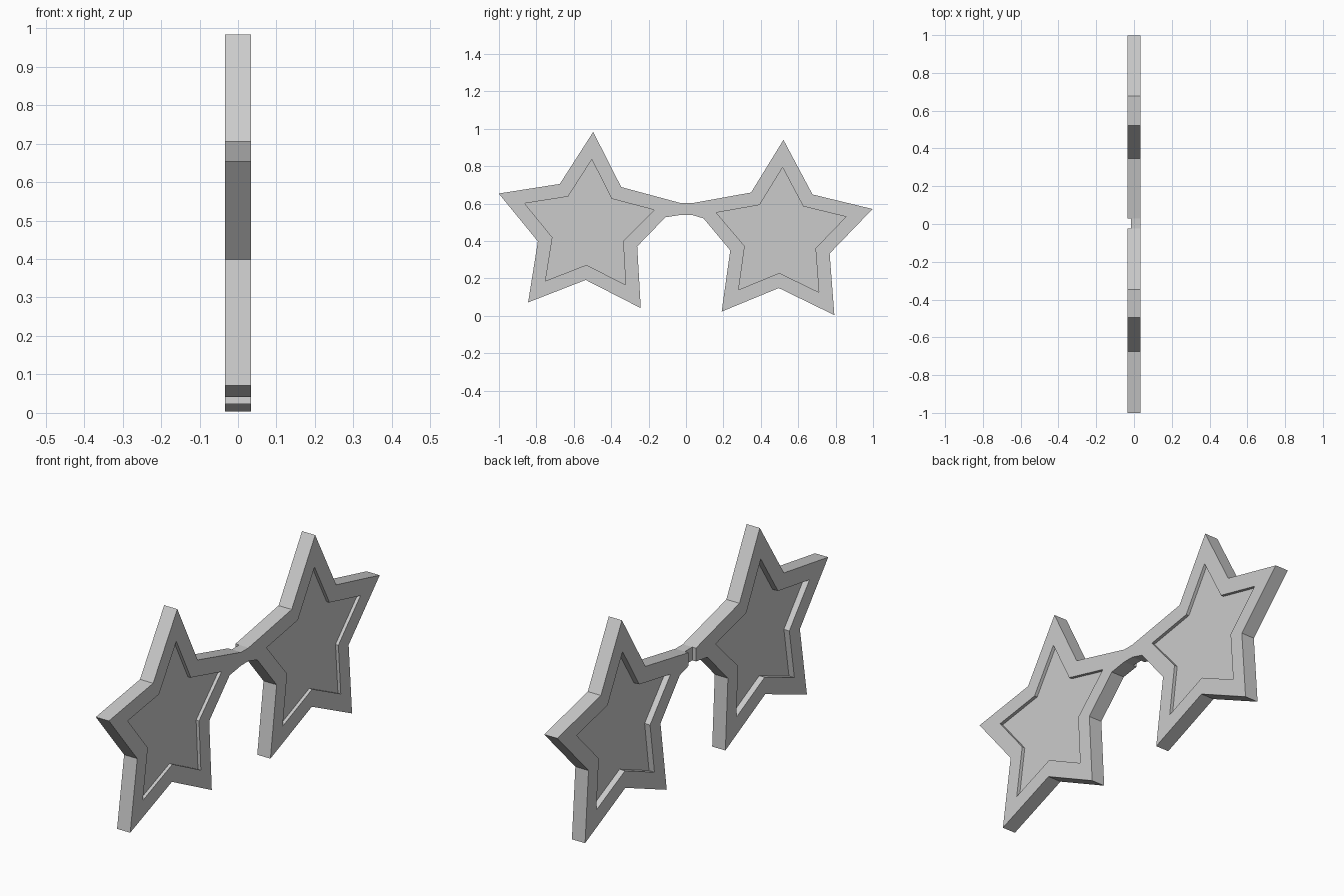
import bpy
from math import cos, sin, radians

HALF = 0.034          # half thickness of the frame
OUTER, INNER = 0.513, 0.365
VALLEY = 0.545        # valley radius relative to tip radius

cube = bpy.data.objects.get("Cube")
if cube:
    bpy.data.objects.remove(cube, do_unlink=True)

grey = bpy.data.materials.new("plain_grey")
grey.use_nodes = True
colour = (0.6, 0.6, 0.6, 1)
grey.diffuse_color = colour
grey.node_tree.nodes["Principled BSDF"].inputs["Base Color"].default_value = colour


def star(centre, radius, tilt):
    """Ten points, clockwise from the top tip."""
    points = []
    for i in range(10):
        r = radius * (VALLEY if i % 2 else 1)
        a = radians(tilt - 36 * i)
        points.append((centre[0] + r * cos(a), centre[1] + r * sin(a)))
    return points


def plate(name, outlines, x_min, x_max):
    """Flat plate in the YZ plane; later outlines become holes."""
    curve = bpy.data.curves.new(name, "CURVE")
    curve.dimensions = "2D"
    curve.fill_mode = "BOTH"
    curve.extrude = (x_max - x_min) / 2
    for outline in outlines:
        spline = curve.splines.new("POLY")
        spline.points.add(len(outline) - 1)
        for point, (y, z) in zip(spline.points, outline):
            point.co = (y, z, 0, 1)
        spline.use_cyclic_u = True
    obj = bpy.data.objects.new(name, curve)
    bpy.context.collection.objects.link(obj)
    obj.rotation_euler = (radians(90), 0, radians(90))
    obj.location.x = (x_min + x_max) / 2
    curve.materials.append(grey)
    bpy.ops.object.select_all(action="DESELECT")
    obj.select_set(True)
    bpy.context.view_layer.objects.active = obj
    bpy.ops.object.convert(target="MESH")
    for face in bpy.context.object.data.polygons:
        face.use_smooth = False


# Star frames: the tip beside the bridge gives way to a bridge arm
arm_near = [(-0.025, 0.602), (-0.025, 0.54), (-0.11, 0.527)]
arm_far = [(0.094, 0.521), (0.03, 0.54), (0.03, 0.602)]
sides = [("near", (-0.522, 0.471), 87.1, 2, arm_near),
         ("far", (0.505, 0.428), 88.2, 8, arm_far)]
for side, centre, tilt, tip, arm in sides:
    rim = star(centre, OUTER, tilt)
    rim[tip:tip + 1] = arm
    plate(side + "_star_frame", [rim, star(centre, INNER, tilt)], -HALF, HALF)
    # Lens, set back further on one face than on the other
    plate(side + "_lens", [star(centre, INNER + 0.002, tilt)], -0.006, 0.019)

# Thinner bridge between the frames
plate("bridge", [[arm_near[0], arm_far[2], arm_far[1], arm_near[1]]], -0.015, HALF)
